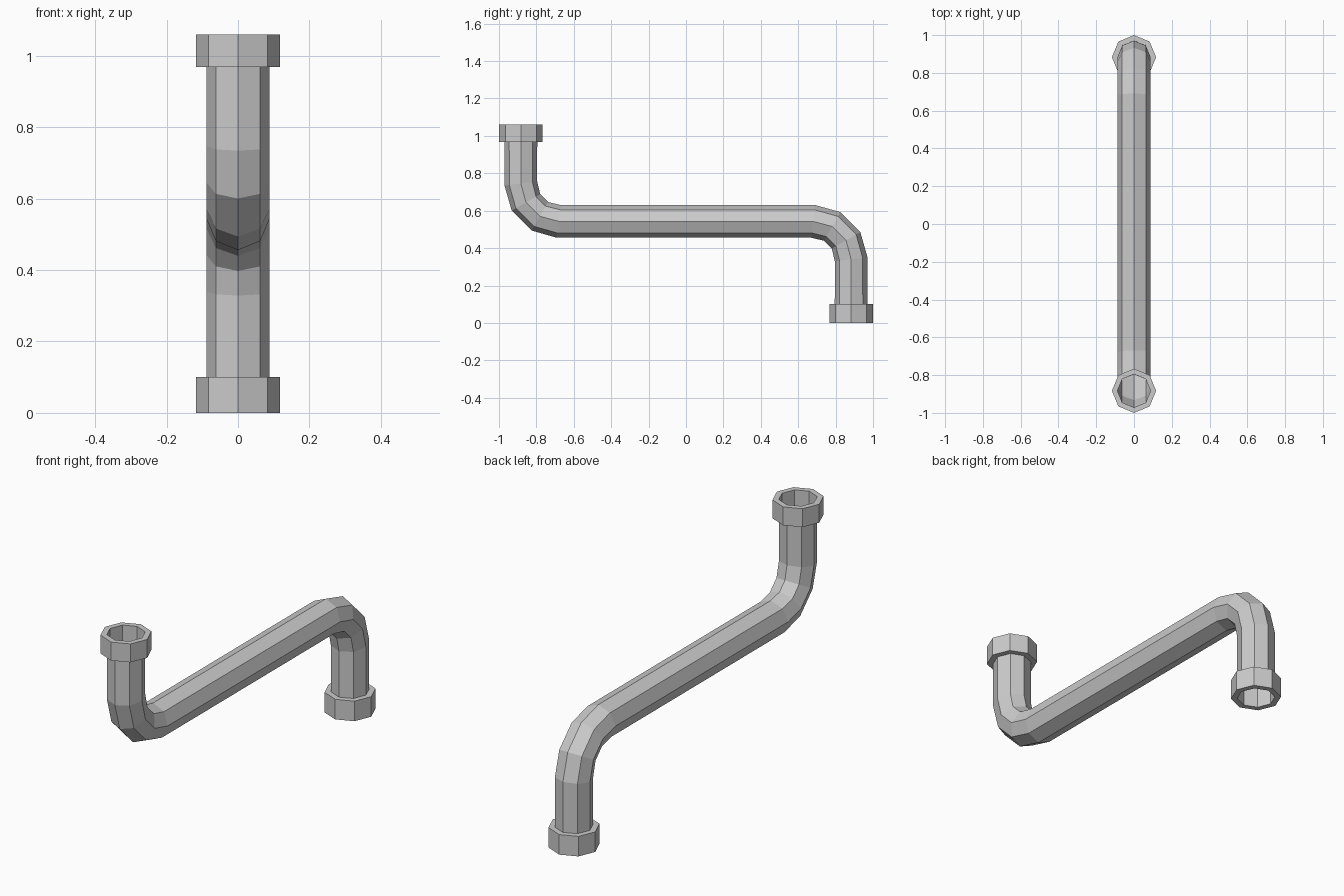
import bpy, bmesh
from math import sin, cos, pi, radians
from mathutils import Vector

if "Cube" in bpy.data.objects:
    bpy.data.objects.remove(bpy.data.objects["Cube"])

SIDES = 8
Y, ZMID, BEND = 0.883, 0.543, 0.203
R_PIPE, R_COLLAR = 0.088, 0.117


def finish(name, bm, fix=True):
    if fix:
        bmesh.ops.recalc_face_normals(bm, faces=bm.faces)
    me = bpy.data.meshes.new(name)
    bm.to_mesh(me)
    bm.free()
    ob = bpy.data.objects.new(name, me)
    bpy.context.collection.objects.link(ob)
    return ob


def bridge(bm, a, b):
    for i in range(SIDES):
        j = (i + 1) % SIDES
        bm.faces.new((a[i], a[j], b[j], b[i]))


# Pipe: open octagonal tube swept along an S-shaped path in the YZ plane
def arc(cy, cz, a0, a1, n=3):
    return [Vector((0, cy + BEND * cos(radians(a0 + (a1 - a0) * k / n)),
                    cz + BEND * sin(radians(a0 + (a1 - a0) * k / n))))
            for k in range(n + 1)]


inner = Y - BEND
path = ([Vector((0, -Y, 1.058))]
        + arc(-inner, ZMID + BEND, 180, 270)
        + arc(inner, ZMID - BEND, 90, 0)
        + [Vector((0, Y, 0.002))])

bm = bmesh.new()
rings = []
side = Vector((1, 0, 0))
for k, p in enumerate(path):
    d = Vector()
    if k > 0:
        d += (p - path[k - 1]).normalized()
    if k < len(path) - 1:
        d += (path[k + 1] - p).normalized()
    up = side.cross(d.normalized())
    rings.append([bm.verts.new(p + R_PIPE * (cos(2 * pi * i / SIDES) * side
                                             + sin(2 * pi * i / SIDES) * up))
                  for i in range(SIDES)])
for a, b in zip(rings, rings[1:]):
    bridge(bm, a, b)
finish("pipe", bm)


# Collars: octagonal rings around both open ends
def collar(name, y, z0, z1):
    bm = bmesh.new()
    loops = [[bm.verts.new((r * cos(2 * pi * i / SIDES),
                            y + r * sin(2 * pi * i / SIDES), z))
              for i in range(SIDES)]
             for r, z in ((R_COLLAR, z0), (R_COLLAR, z1),
                          (R_PIPE, z1), (R_PIPE, z0))]
    for k in range(4):
        bridge(bm, loops[k], loops[(k + 1) % 4])
    finish(name, bm)


collar("upper_collar", -Y, 0.968, 1.06)
collar("lower_collar", Y, 0.0, 0.1)
